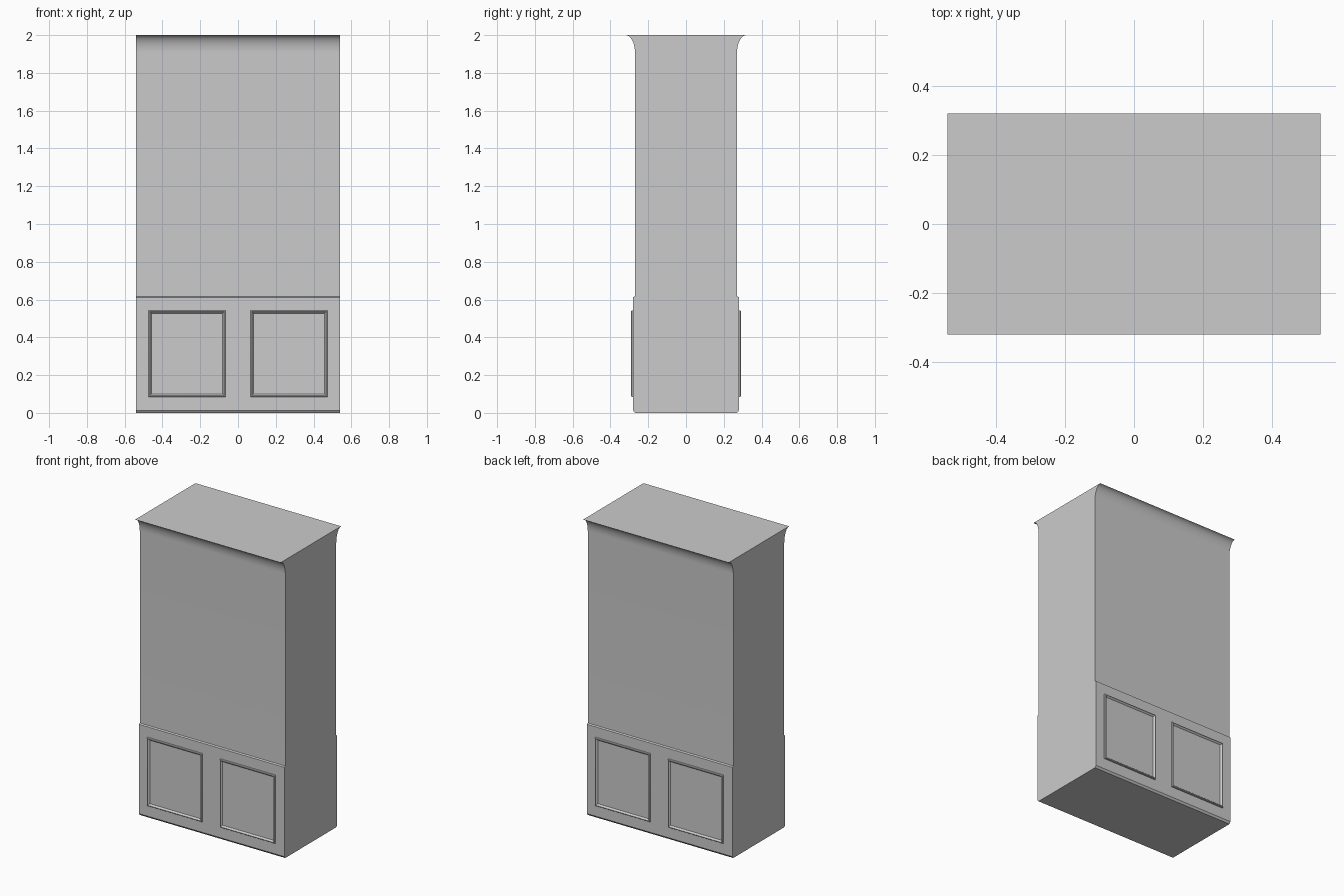
import bpy, bmesh, math

if "Cube" in bpy.data.objects:
    bpy.data.objects.remove(bpy.data.objects["Cube"])

HALF_W = 0.54


def finish(bm, name):
    bmesh.ops.recalc_face_normals(bm, faces=bm.faces)
    mesh = bpy.data.meshes.new(name)
    bm.to_mesh(mesh)
    bm.free()
    obj = bpy.data.objects.new(name, mesh)
    bpy.context.collection.objects.link(obj)
    bpy.ops.object.select_all(action='DESELECT')
    obj.select_set(True)
    bpy.context.view_layer.objects.active = obj
    bpy.ops.object.shade_smooth_by_angle(angle=math.radians(30))
    return obj


def wall(name):
    # Half section (y, z): chamfered foot, wainscot, ledge, plain wall, cove
    half = [(0.27, 0), (0.28, 0.013), (0.28, 0.612), (0.27, 0.617)]
    for i in range(11):
        a = math.radians(9 * i)
        half.append((0.32 - 0.05 * math.cos(a), 1.905 + 0.095 * math.sin(a)))
    section = half + [(-y, z) for y, z in reversed(half)]
    bm = bmesh.new()
    face = bm.faces.new([bm.verts.new((-HALF_W, y, z)) for y, z in section])
    new = bmesh.ops.extrude_face_region(bm, geom=[face], use_keep_orig=True)
    verts = [g for g in new['geom'] if isinstance(g, bmesh.types.BMVert)]
    bmesh.ops.translate(bm, verts=verts, vec=(2 * HALF_W, 0, 0))
    return finish(bm, name)


def panel_frame(name, cx, side):
    # Moulding section (inset from outer edge, depth) swept round a rectangle
    section = [(0, 0.279), (0, 0.286), (0.003, 0.290), (0.007, 0.291),
               (0.010, 0.288), (0.013, 0.284), (0.017, 0.279)]
    hw, z0, z1 = 0.204, 0.085, 0.543
    bm = bmesh.new()
    rings = []
    for inset, depth in section:
        w = hw - inset
        corners = [(-w, z0 + inset), (w, z0 + inset),
                   (w, z1 - inset), (-w, z1 - inset)]
        rings.append([bm.verts.new((cx + x, side * depth, z)) for x, z in corners])
    for a, b in zip(rings, rings[1:]):
        for i in range(4):
            j = (i + 1) % 4
            bm.faces.new((a[i], a[j], b[j], b[i]))
    obj = finish(bm, name)
    # Open shell: make sure the faces look away from the wall
    if sum(p.normal.y * p.area for p in obj.data.polygons) * side < 0:
        obj.data.flip_normals()
    return obj


# Wall section with wainscot and cornice on both faces
wall("wall")

# Two raised panel frames on each face
for side, face in ((-1, "front"), (1, "back")):
    for cx, place in ((-0.27, "left"), (0.27, "right")):
        panel_frame(f"{face}_{place}_panel_frame", cx, side)
